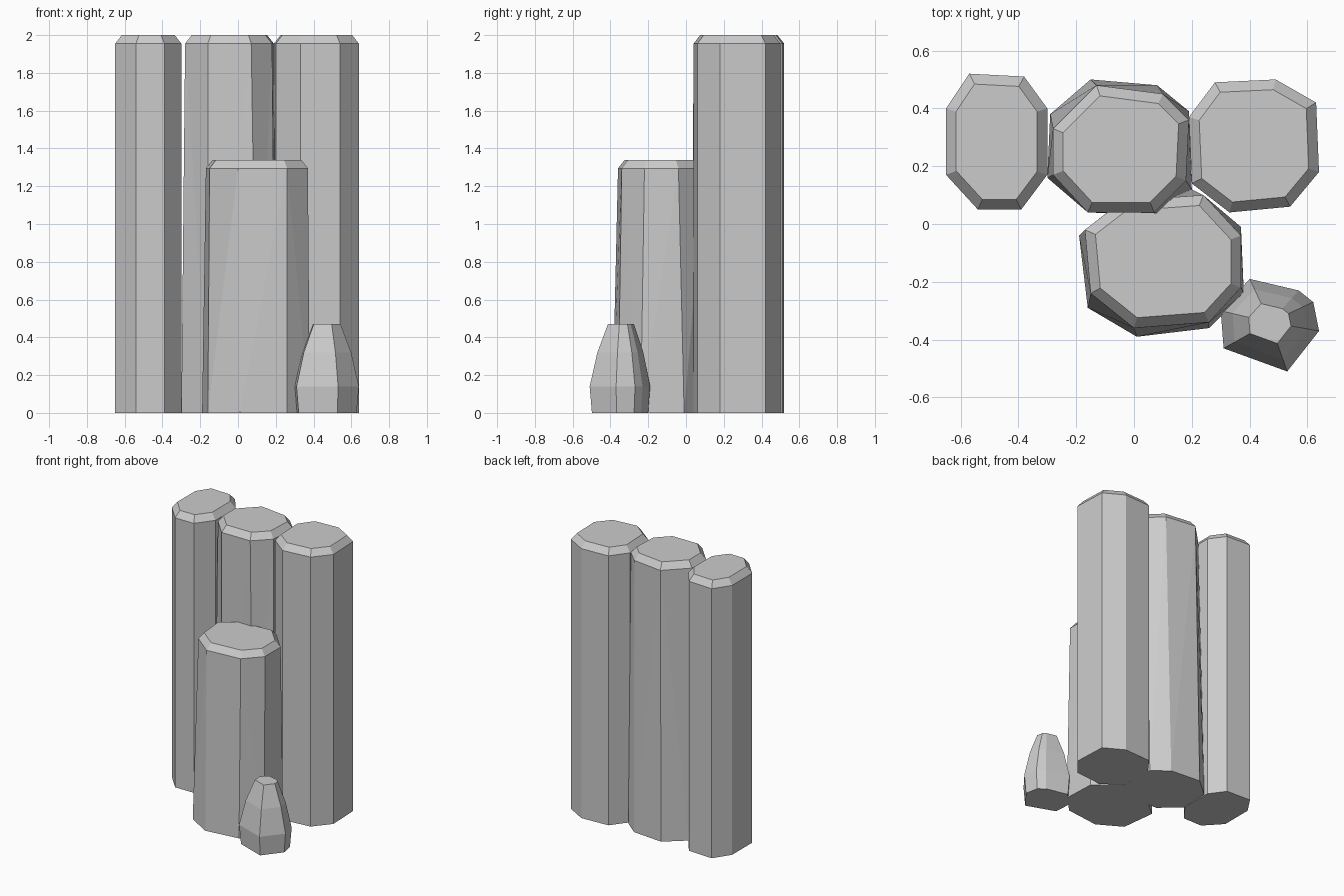
import bpy
import bmesh

cube = bpy.data.objects.get("Cube")
if cube:
    bpy.data.objects.remove(cube, do_unlink=True)

stone = bpy.data.materials.new("stone grey")
stone.use_nodes = True
GREY = (0.6, 0.6, 0.6, 1)
stone.diffuse_color = GREY
stone.node_tree.nodes["Principled BSDF"].inputs["Base Color"].default_value = GREY


def loft(name, rings, chamfer=None):
    """Join (outline, height) rings into a closed solid, optionally chamfering the top."""
    bm = bmesh.new()
    loops = [[bm.verts.new((x, y, z)) for x, y in outline] for outline, z in rings]
    for low, high in zip(loops, loops[1:]):
        for i in range(len(low)):
            j = (i + 1) % len(low)
            bm.faces.new((low[i], low[j], high[j], high[i]))
    bm.faces.new(loops[0][::-1])
    top = bm.faces.new(loops[-1])
    bmesh.ops.recalc_face_normals(bm, faces=bm.faces)
    if chamfer:
        width, rise = chamfer
        bmesh.ops.inset_region(bm, faces=[top], thickness=width, depth=rise,
                               use_even_offset=True)
    # split the twisted side quads into flat facets
    sides = [f for f in bm.faces if len(f.verts) == 4 and abs(f.normal.z) < 0.9]
    bmesh.ops.triangulate(bm, faces=sides)
    mesh = bpy.data.meshes.new(name)
    bm.to_mesh(mesh)
    bm.free()
    mesh.materials.append(stone)
    obj = bpy.data.objects.new(name, mesh)
    bpy.context.collection.objects.link(obj)
    return obj


def scaled(outline, centre, factor):
    """Shrink an outline towards a centre point."""
    cx, cy = centre
    return [(cx + (x - cx) * factor, cy + (y - cy) * factor) for x, y in outline]


def column(name, base, shoulder, height, rise=0.045):
    loft(name, [(base, 0), (shoulder, height - rise)], chamfer=(0.035, rise))


# tall straight column on the right side
right = [(-.65, .4), (-.57, .52), (-.38, .51), (-.3, .4),
         (-.3, .17), (-.39, .05), (-.54, .05), (-.65, .17)]
column("right_column", right, right, 2)

# tall straight column on the left side
left = [(.19, .37), (.28, .49), (.49, .5), (.63, .42),
        (.64, .18), (.54, .06), (.33, .04), (.2, .14)]
column("left_column", left, left, 2)

# tall middle column, leaning slightly forward
middle_base = [(-.29, .38), (-.15, .5), (.08, .48), (.19, .39),
               (.2, .12), (.1, .03), (-.16, .04), (-.3, .16)]
middle_top = [(-.28, .33), (-.13, .48), (.1, .45), (.19, .36),
              (.18, .15), (.07, .04), (-.16, .04), (-.28, .17)]
column("middle_column", middle_base, middle_top, 2)

# shorter front column, widening towards the ground
front_base = [(-.19, -.04), (-.08, .05), (.2, .12), (.37, -.01),
              (.38, -.24), (.26, -.36), (.01, -.39), (-.16, -.29)]
front_top = [(-.17, -.02), (-.04, .08), (.24, .1), (.37, -.04),
             (.37, -.22), (.26, -.34), (0, -.36), (-.15, -.24)]
column("front_column", front_base, front_top, 1.34)

# small faceted boulder at the foot of the columns
girth = [(.4, -.19), (.57, -.23), (.62, -.27), (.64, -.37),
         (.53, -.51), (.31, -.43), (.3, -.3)]
middle = (.47, -.34)
loft("small_boulder", [(scaled(girth, middle, f), z)
                       for f, z in ((.93, 0), (1, .14), (.76, .32), (.43, .47))])
